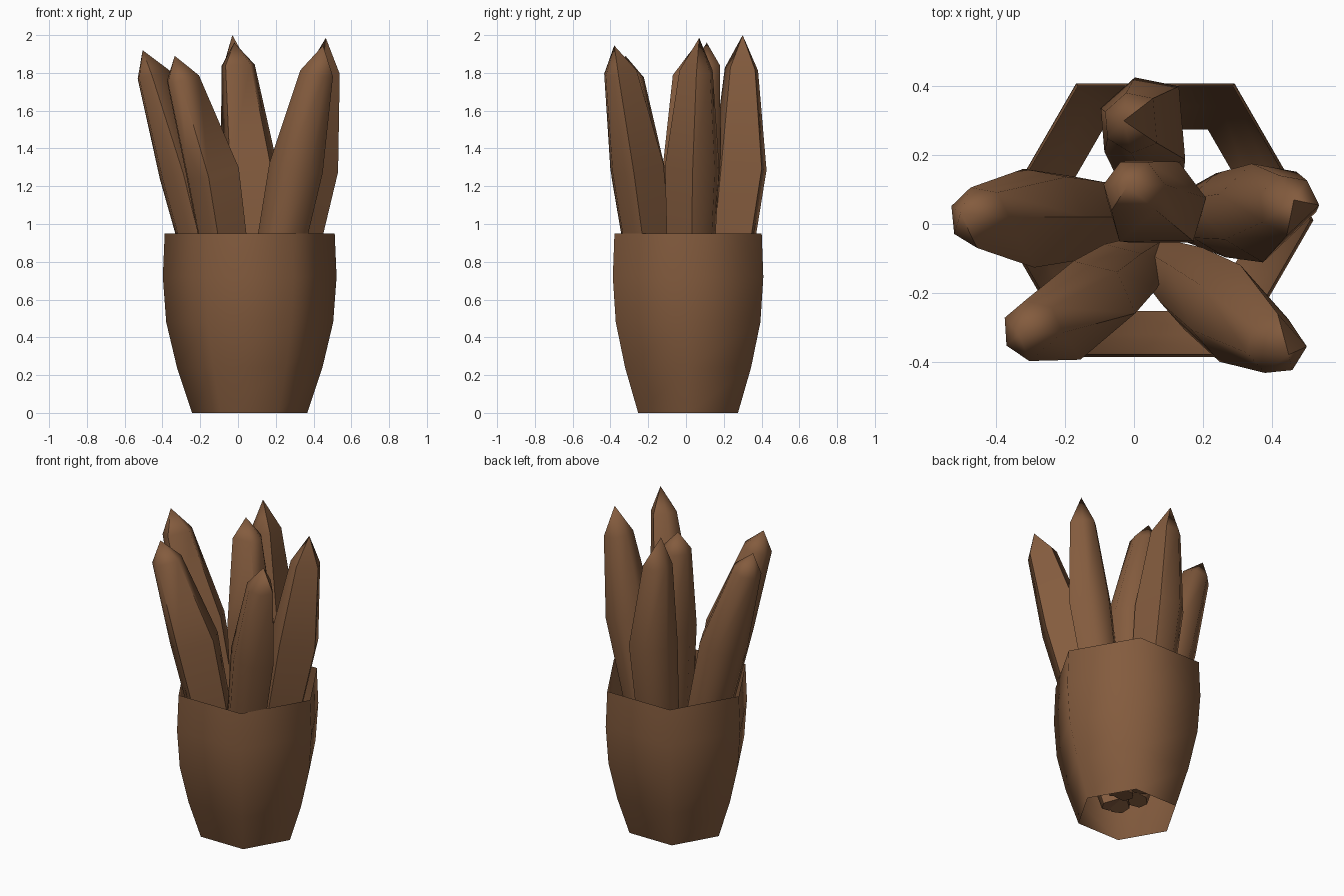
import bpy, bmesh, math
from mathutils import Vector

if "Cube" in bpy.data.objects:
    bpy.data.objects.remove(bpy.data.objects["Cube"], do_unlink=True)

SIDES = 6

brown = bpy.data.materials.new("warm_brown")
brown.use_nodes = True
colour = (0.23, 0.106, 0.048, 1)
brown.diffuse_color = colour
brown.node_tree.nodes["Principled BSDF"].inputs["Base Color"].default_value = colour


def finish(name, bm, angle):
    """Turn a bmesh into a shaded, coloured object."""
    mesh = bpy.data.meshes.new(name)
    bm.to_mesh(mesh)
    bm.free()
    obj = bpy.data.objects.new(name, mesh)
    bpy.context.collection.objects.link(obj)
    mesh.materials.append(brown)
    bpy.ops.object.select_all(action="DESELECT")
    obj.select_set(True)
    bpy.context.view_layer.objects.active = obj
    bpy.ops.object.shade_smooth_by_angle(angle=math.radians(angle))


def bridge(bm, rings):
    """Join successive rings of vertices with quads."""
    for low, high in zip(rings, rings[1:]):
        for i in range(SIDES):
            j = (i + 1) % SIDES
            bm.faces.new((low[i], low[j], high[j], high[i]))


def make_cup():
    """Open hexagonal sleeve without a floor."""
    profile = [(0.305, 0), (0.385, 0.24), (0.442, 0.48), (0.46, 0.72), (0.45, 0.95)]
    bm = bmesh.new()
    rings = []
    for radius, z in profile:
        rings.append([])
        for i in range(SIDES):
            a = math.tau * i / SIDES
            point = (0.062 + radius * math.cos(a), 0.011 + radius * math.sin(a), z)
            rings[-1].append(bm.verts.new(point))
    bridge(bm, rings)
    finish("cup", bm, 80)


def make_finger(name, base, middle, shoulder, tip, facing):
    """Spike with one broad flat side, which swells, narrows and ends in a point."""
    base, middle, shoulder, tip = map(Vector, (base, middle, shoulder, tip))
    lower = base.lerp(middle, 0.53)
    # The broad side spans 94 degrees around the facing direction
    angles = [math.radians(facing + a) for a in (47, 100, 154, 206, 260, 313)]
    lean = Vector((0, 0, 1)).rotation_difference(shoulder - base).to_matrix()
    bm = bmesh.new()
    rings = []
    for centre, radius in ((base, 0.07), (lower, 0.125), (middle, 0.147), (shoulder, 0.09)):
        rings.append([bm.verts.new(centre + lean @ Vector(
            (radius * math.cos(a), radius * math.sin(a), 0))) for a in angles])
    bridge(bm, rings)
    bm.faces.new(reversed(rings[0]))
    point = bm.verts.new(tip)
    top = rings[-1]
    for i in range(SIDES):
        bm.faces.new((top[i], top[(i + 1) % SIDES], point))
    finish(name, bm, 62)


make_cup()

# Spikes fanning out of the cup: base, middle, shoulder, tip, facing
fingers = {
    "right_finger": ((0, 0.02, 0.12), (-0.28, 0.02, 1.27), (-0.45, 0.02, 1.79), (-0.505, 0.03, 1.92), -47),
    "front_right_finger": ((0.04, -0.1, 0.12), (-0.14, -0.25, 1.27), (-0.295, -0.31, 1.77), (-0.335, -0.32, 1.89), -50),
    "back_finger": ((0.06, 0.14, 0.12), (0.04, 0.285, 1.3), (0, 0.295, 1.82), (-0.03, 0.3, 2), 5),
    "centre_finger": ((0.1, 0.01, 0.12), (0.065, 0.05, 1.3), (0, 0.1, 1.84), (-0.02, 0.11, 1.96), -90),
    "left_finger": ((0.15, 0.02, 0.12), (0.385, 0.035, 1.3), (0.45, 0.055, 1.81), (0.465, 0.07, 1.985), -47),
    "front_left_finger": ((0.07, -0.11, 0.12), (0.305, -0.265, 1.3), (0.415, -0.35, 1.8), (0.45, -0.38, 1.945), 42),
}
for name, shape in fingers.items():
    make_finger(name, *shape)
